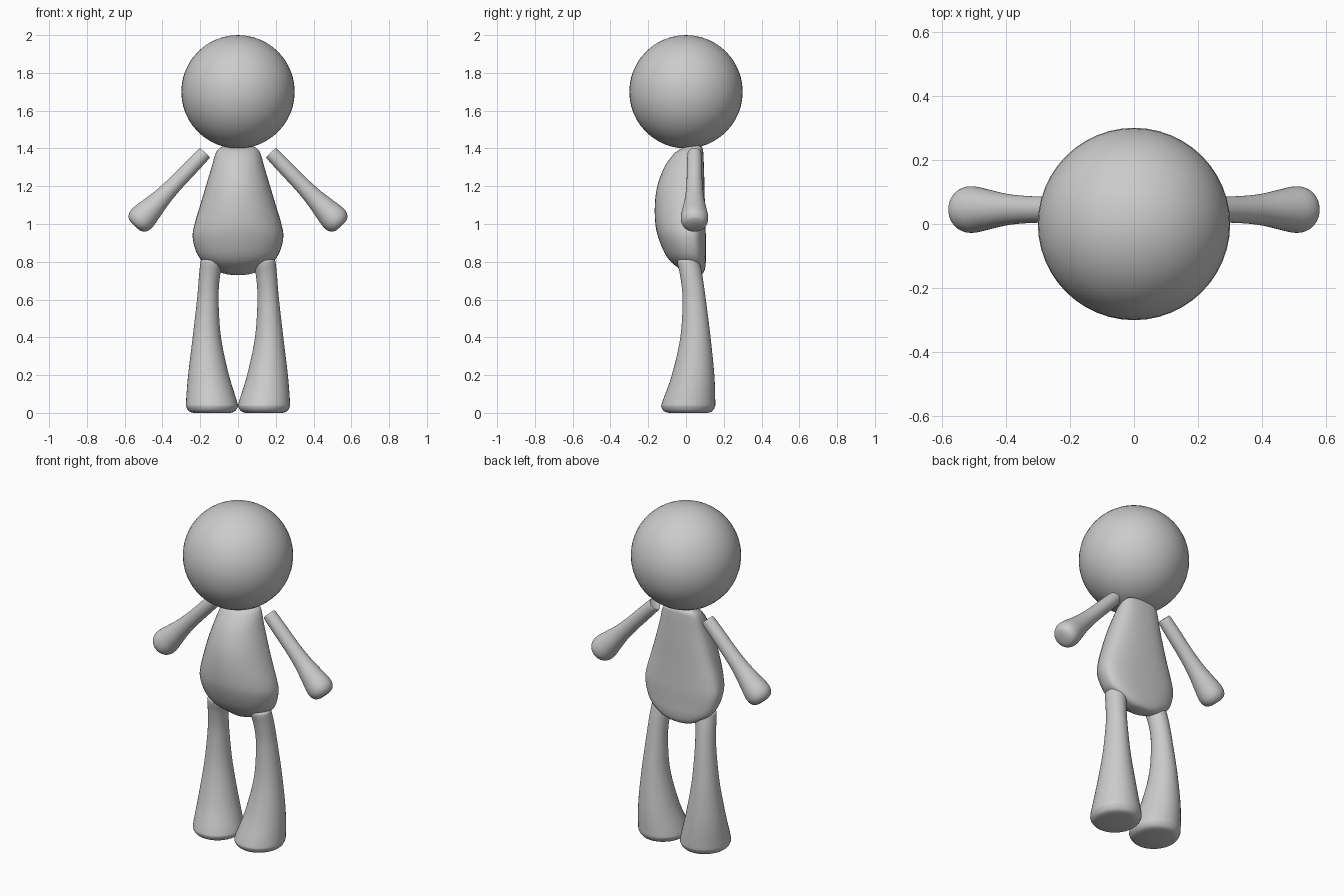
import bpy, bmesh, math
from mathutils import Vector

if "Cube" in bpy.data.objects:
    bpy.data.objects.remove(bpy.data.objects["Cube"])

SEG = 40


def spline(rows, steps=5):
    """Smooth a list of number rows with a Catmull-Rom curve."""
    out = []
    for i in range(len(rows) - 1):
        p0, p1 = rows[max(i - 1, 0)], rows[i]
        p2, p3 = rows[i + 1], rows[min(i + 2, len(rows) - 1)]
        for s in range(steps):
            t = s / steps
            out.append([0.5 * (2 * b + (c - a) * t + (2 * a - 5 * b + 4 * c - d) * t * t
                               + (3 * b - a - 3 * c + d) * t ** 3)
                        for a, b, c, d in zip(p0, p1, p2, p3)])
    return out + [list(rows[-1])]


def loft(name, rings):
    """Skin a closed tube through rings of points and cap both ends."""
    bm = bmesh.new()
    loops = [[bm.verts.new(p) for p in ring] for ring in rings]
    for a, b in zip(loops, loops[1:]):
        for i in range(SEG):
            j = (i + 1) % SEG
            bm.faces.new((a[i], a[j], b[j], b[i]))
    bm.faces.new(loops[0])
    bm.faces.new(loops[-1])
    bmesh.ops.recalc_face_normals(bm, faces=bm.faces)
    mesh = bpy.data.meshes.new(name)
    bm.to_mesh(mesh)
    bm.free()
    obj = bpy.data.objects.new(name, mesh)
    bpy.context.collection.objects.link(obj)
    smooth(obj)
    return obj


def smooth(obj):
    bpy.ops.object.select_all(action='DESELECT')
    obj.select_set(True)
    bpy.context.view_layer.objects.active = obj
    bpy.ops.object.shade_smooth_by_angle(angle=math.radians(50))


def signed_pow(v, e):
    return math.copysign(abs(v) ** e, v)


ANGLES = [2 * math.pi * i / SEG for i in range(SEG)]


def flat_ring(z, x0, x1, y0, y1):
    """Horizontal ellipse filling the given extents."""
    cx, cy, rx, ry = (x0 + x1) / 2, (y0 + y1) / 2, (x1 - x0) / 2, (y1 - y0) / 2
    return [Vector((cx + rx * math.cos(a), cy + ry * math.sin(a), z)) for a in ANGLES]


def body_ring(z, w, front, back):
    """Round belly in front, flatter back."""
    mid = front + (back - front) * 0.68
    pts = []
    for a in ANGLES:
        c, s = math.cos(a), math.sin(a)
        if s < 0:
            pts.append(Vector((w * c, mid + (mid - front) * s, z)))
        else:
            pts.append(Vector((w * signed_pow(c, 0.8), mid + (back - mid) * s ** 0.8, z)))
    return pts


# Head
bpy.ops.mesh.primitive_uv_sphere_add(segments=48, ring_count=24, radius=0.3, location=(0, 0, 1.7))
head = bpy.context.object
head.name = "head"
smooth(head)

# Body: z, half width, front y, back y
body = [(0.73, 0.03, 0.02, 0.07), (0.738, 0.075, 0.0, 0.088), (0.76, 0.125, -0.03, 0.1),
        (0.80, 0.185, -0.08, 0.105), (0.85, 0.22, -0.115, 0.105), (0.93, 0.24, -0.147, 0.105),
        (1.0, 0.23, -0.162, 0.103), (1.1, 0.20, -0.165, 0.1), (1.2, 0.17, -0.152, 0.098),
        (1.3, 0.14, -0.115, 0.095), (1.37, 0.12, -0.065, 0.092), (1.4, 0.1, -0.025, 0.088),
        (1.415, 0.07, 0.0, 0.075)]
loft("body", [body_ring(*r) for r in spline(body)])

# Legs: z, inner x, outer x, front y, back y
leg = [(0.0, 0.04, 0.235, -0.09, 0.115), (0.008, 0.018, 0.258, -0.115, 0.137),
       (0.03, 0.002, 0.273, -0.13, 0.152), (0.06, 0.005, 0.275, -0.125, 0.155),
       (0.2, 0.048, 0.264, -0.075, 0.15), (0.4, 0.09, 0.24, -0.03, 0.13),
       (0.6, 0.103, 0.217, -0.018, 0.105), (0.72, 0.096, 0.207, -0.03, 0.088),
       (0.79, 0.082, 0.2, -0.045, 0.075), (0.808, 0.085, 0.195, -0.042, 0.07),
       (0.815, 0.1, 0.18, -0.025, 0.055)]
# Arms: distance along the arm, radius
arm = [(0.0, 0.03), (0.006, 0.037), (0.1, 0.04), (0.22, 0.042), (0.32, 0.049),
       (0.41, 0.063), (0.465, 0.072), (0.5, 0.07), (0.525, 0.055), (0.535, 0.03)]
shoulder = Vector((0.176, 0.045, 1.376))
along = Vector((0.36, 0.0, -0.375)).normalized()
up = Vector((-along.z, 0, along.x))
side = Vector((0, 1, 0))

for label, sx in (("left", 1), ("right", -1)):
    mirror = lambda ring: [Vector((p.x * sx, p.y, p.z)) for p in ring]
    loft(label + "_leg", [mirror(flat_ring(*r)) for r in spline(leg)])
    loft(label + "_arm", [mirror([shoulder + along * d
                                  + r * (up * math.cos(a) + side * math.sin(a)) for a in ANGLES])
                          for d, r in spline(arm)])
